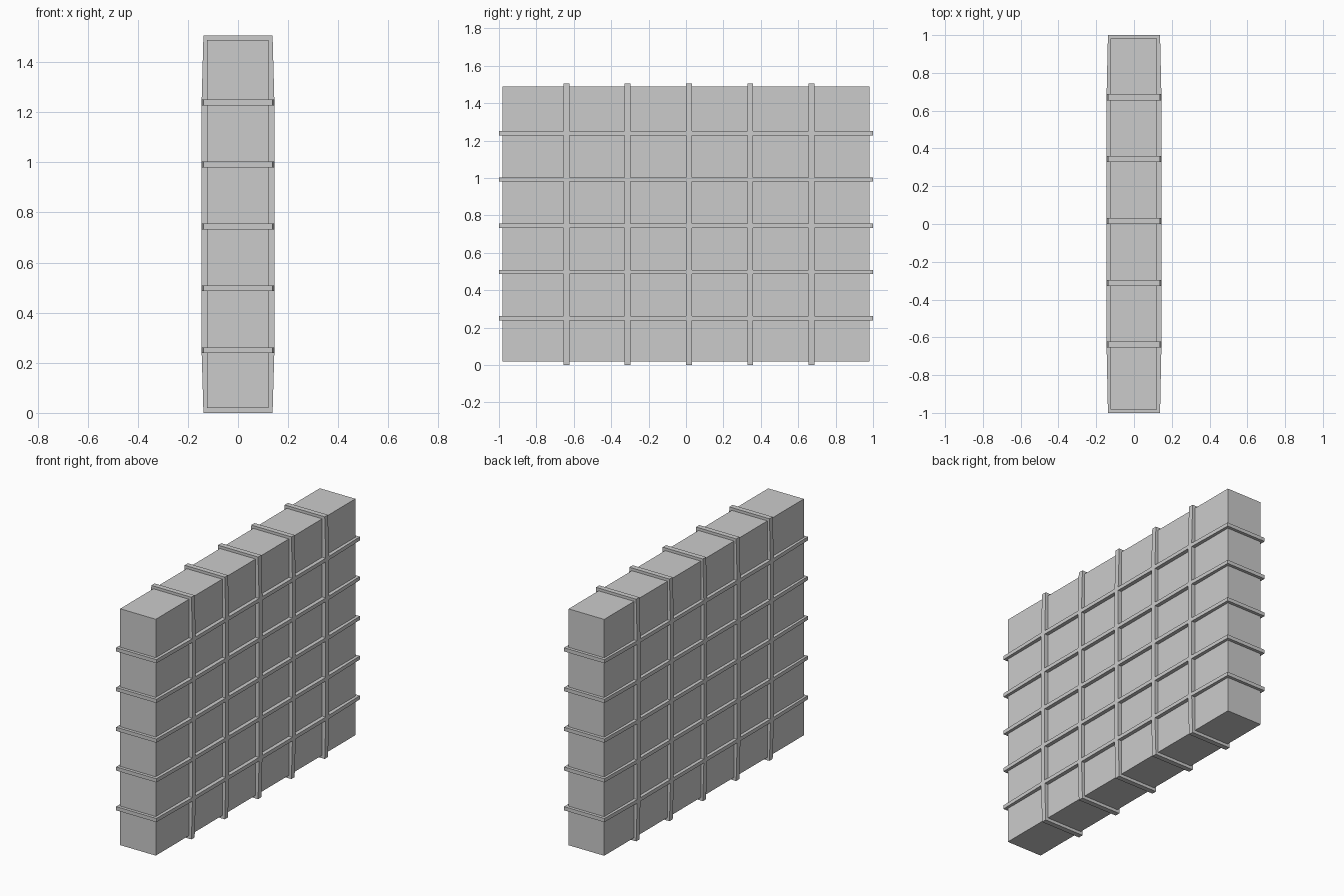
import bpy, bmesh

if "Cube" in bpy.data.objects:
    bpy.data.objects.remove(bpy.data.objects["Cube"])

CORE_X0, CORE_X1 = -0.124, 0.121
STRAP_X, CORNER_X, INNER_X = 0.145, 0.138, 0.116
H = 1.506


def add_mesh(name, bm):
    bmesh.ops.recalc_face_normals(bm, faces=bm.faces)
    me = bpy.data.meshes.new(name)
    bm.to_mesh(me)
    bm.free()
    ob = bpy.data.objects.new(name, me)
    bpy.context.collection.objects.link(ob)
    return ob


def add_ring(bm, lo, hi, k0, k1, a0, a1, place):
    """Closed strap: spans lo..hi, bulges to full width at k0..k1, thick from a0 to a1."""
    d = 0.025
    spans = [(lo, lo + d, CORNER_X), (k0, k0, STRAP_X), (k1, k1, STRAP_X), (hi, hi - d, CORNER_X)]
    outer = [(x, u) for u, _, x in spans] + [(-x, u) for u, _, x in reversed(spans)]
    inner = [(INNER_X, v) for _, v, _ in spans] + [(-INNER_X, v) for _, v, _ in reversed(spans)]
    loops = [[bm.verts.new(place(x, u, a)) for x, u in pts]
             for pts, a in ((outer, a0), (outer, a1), (inner, a1), (inner, a0))]
    for i in range(4):
        p, q = loops[i], loops[(i + 1) % 4]
        for j in range(8):
            k = (j + 1) % 8
            bm.faces.new((p[j], p[k], q[k], q[j]))


# Solid core block
bm = bmesh.new()
bmesh.ops.create_cube(bm, size=1)
for v in bm.verts:
    v.co.x = CORE_X1 if v.co.x > 0 else CORE_X0
    v.co.y *= 1.962
    v.co.z = 1.489 if v.co.z > 0 else 0.019
add_mesh("core_block", bm)

# Upright straps, looping over top and bottom
bm = bmesh.new()
for i in range(5):
    y = -0.655 + 0.3275 * i
    add_ring(bm, 0, H, 0.239, 1.25, y, y + 0.032, lambda x, u, a: (x, a, u))
straps = add_mesh("strap_lattice", bm)

# Level straps, looping round both ends
bm = bmesh.new()
for i in range(5):
    z = 0.239 + 0.247 * i
    add_ring(bm, -1, 1, -0.655, 0.687, z, z + 0.023, lambda x, u, a: (x, u, a))
level = add_mesh("level_straps", bm)

# Merge the straps into one flush lattice
mod = straps.modifiers.new("merge", 'BOOLEAN')
mod.operation = 'UNION'
mod.solver = 'EXACT'
mod.object = level
bpy.context.view_layer.objects.active = straps
bpy.ops.object.modifier_apply(modifier="merge")
bpy.data.objects.remove(level)
